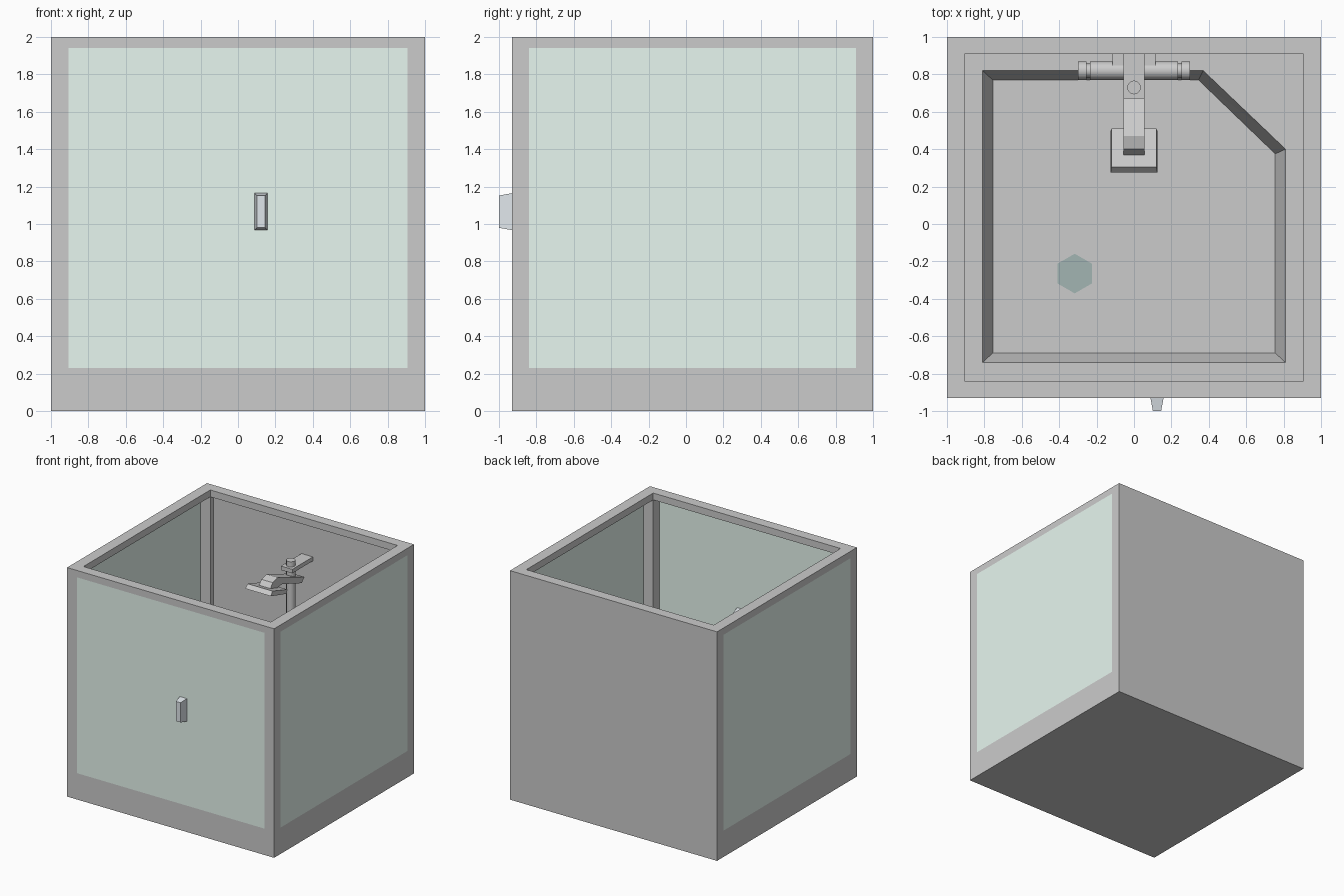
import bpy, bmesh, math
from mathutils import Vector

if "Cube" in bpy.data.objects:
    bpy.data.objects.remove(bpy.data.objects["Cube"])


def material(name, rgb):
    m = bpy.data.materials.new(name)
    m.diffuse_color = (*rgb, 1)
    m.use_nodes = True
    m.node_tree.nodes["Principled BSDF"].inputs["Base Color"].default_value = m.diffuse_color
    return m


glass = material("pale_glass", (0.80, 0.93, 0.87))
metal = material("light_metal", (0.74, 0.79, 0.83))
drain_mat = material("drain_teal", (0.36, 0.46, 0.45))


def hull(name, points, mat=None):
    """Convex solid around a handful of corner points."""
    bm = bmesh.new()
    for p in points:
        bm.verts.new(p)
    bmesh.ops.convex_hull(bm, input=bm.verts)
    bmesh.ops.dissolve_limit(bm, angle_limit=0.01, verts=bm.verts, edges=bm.edges)
    bmesh.ops.recalc_face_normals(bm, faces=bm.faces)
    me = bpy.data.meshes.new(name)
    bm.to_mesh(me)
    bm.free()
    ob = bpy.data.objects.new(name, me)
    bpy.context.collection.objects.link(ob)
    if mat:
        me.materials.append(mat)
    return ob


def box(name, xs, ys, zs, mat=None):
    return hull(name, [(x, y, z) for x in xs for y in ys for z in zs], mat)


def cylinder(name, r, p, q, sides=12):
    p, q = Vector(p), Vector(q)
    bpy.ops.mesh.primitive_cylinder_add(vertices=sides, radius=r, depth=(q - p).length,
                                        location=(p + q) / 2,
                                        rotation=(q - p).to_track_quat('Z', 'Y').to_euler())
    ob = bpy.context.object
    ob.name = name
    bpy.ops.object.shade_smooth_by_angle(angle=math.radians(35))
    return ob


def profile(name, yz, half_width):
    """Side profile extruded across x."""
    bm = bmesh.new()
    face = bm.faces.new([bm.verts.new((-half_width, y, z)) for y, z in yz])
    ext = bmesh.ops.extrude_face_region(bm, geom=[face], use_keep_orig=True)
    bmesh.ops.translate(bm, vec=(2 * half_width, 0, 0),
                        verts=[g for g in ext["geom"] if isinstance(g, bmesh.types.BMVert)])
    bmesh.ops.recalc_face_normals(bm, faces=bm.faces)
    me = bpy.data.meshes.new(name)
    bm.to_mesh(me)
    bm.free()
    ob = bpy.data.objects.new(name, me)
    bpy.context.collection.objects.link(ob)
    return ob


def quad(name, points, mat):
    me = bpy.data.meshes.new(name)
    me.from_pydata(points, [], [range(len(points))])
    me.materials.append(mat)
    ob = bpy.data.objects.new(name, me)
    bpy.context.collection.objects.link(ob)
    return ob


def carve(ob, cutter):
    cutter.hide_render = True
    mod = ob.modifiers.new("carve", 'BOOLEAN')
    mod.operation, mod.solver, mod.object = 'DIFFERENCE', 'EXACT', cutter
    bpy.context.view_layer.objects.active = ob
    bpy.ops.object.modifier_apply(modifier=mod.name)
    bpy.data.objects.remove(cutter)


X, Y0, Y1 = 0.905, -0.84, 0.91      # inner edges of the frame
SILL, LINTEL, FLOOR = 0.23, 1.94, 0.09
WALL = 0.955                        # inner face of the back wall

# Cabin frame: solid block with cavity, window openings and tray carved out
cabin = box("cabin_frame", (-1, 1), (-0.93, 1), (0, 2))
carve(cabin, box("cavity", (-X, X), (Y0, Y1), (SILL, 2.2)))
carve(cabin, box("side_openings", (-1.2, 1.2), (Y0, Y1), (SILL, LINTEL)))
carve(cabin, box("front_opening", (-X, X), (-1.2, WALL), (SILL, LINTEL)))
low = [(-.755, -.69), (.755, -.69), (.755, .375), (.345, .77), (-.755, .77)]
rim = [(-.81, -.74), (.81, -.74), (.81, .40), (.37, .82), (-.81, .82)]
t = 1.3                             # carry the slope past the rim for a clean cut
top = [(a + (c - a) * t, b + (d - b) * t) for (a, b), (c, d) in zip(low, rim)]
carve(cabin, hull("tray_cut", [(x, y, FLOOR) for x, y in low] +
                  [(x, y, FLOOR + (SILL - FLOOR) * t) for x, y in top]))

# Glass sheets flush with the outside
for side, s in (("left", -1), ("right", 1)):
    quad(side + "_glass", [(s, Y0, SILL), (s, Y1, SILL), (s, Y1, LINTEL), (s, Y0, LINTEL)][::s], glass)
quad("front_glass", [(-X, -.93, SILL), (X, -.93, SILL), (X, -.93, LINTEL), (-X, -.93, LINTEL)], glass)

# Door handles, outside and inside
for where, s in (("outer", -1), ("inner", 1)):
    hull(where + "_handle",
         [(x, -.93, z) for x in (.088, .158) for z in (.967, 1.165)] +
         [(x, -.93 + s * .07, z) for x in (.101, .145) for z in (.98, 1.152)], metal)

# Hexagonal drain
quad("drain", [(-.317 + .106 * math.sin(-k * math.pi / 3), -.265 + .106 * math.cos(k * math.pi / 3),
                FLOOR + .002) for k in range(6)], drain_mat)

# Mixer bar with end knobs and wall mount
MZ = 0.95
cylinder("mixer_body", .05, (-.235, .82, MZ), (.235, .82, MZ))
box("mixer_mount", (-.115, .115), (.84, WALL), (MZ - .04, MZ + .04))
for side, s in (("left", -1), ("right", 1)):
    cylinder(side + "_knob_stem", .037, (s * .235, .82, MZ), (s * .255, .82, MZ))
    cylinder(side + "_knob", .05, (s * .255, .82, MZ), (s * .30, .82, MZ))

# Riser pole on two wall brackets
cylinder("riser_pole", .037, (0, .73, .98), (0, .73, 1.70))
for label, z in (("upper", 1.62), ("lower", 1.03)):
    box(label + "_bracket", (-.055, .055), (.67, WALL), (z, z + .035))

# Tilted hand shower
profile("shower_arm", [(.838, 1.525), (.47, 1.66), (.40, 1.642), (.36, 1.59),
                       (.47, 1.572), (.53, 1.58), (.80, 1.485)], .055)
hull("shower_head",
     [(x, y, z) for x in (-.125, .125) for y, z in ((.275, 1.59), (.50, 1.526))] +
     [(x, y, z) for x in (-.119, .119) for y, z in ((.305, 1.622), (.51, 1.558))])
